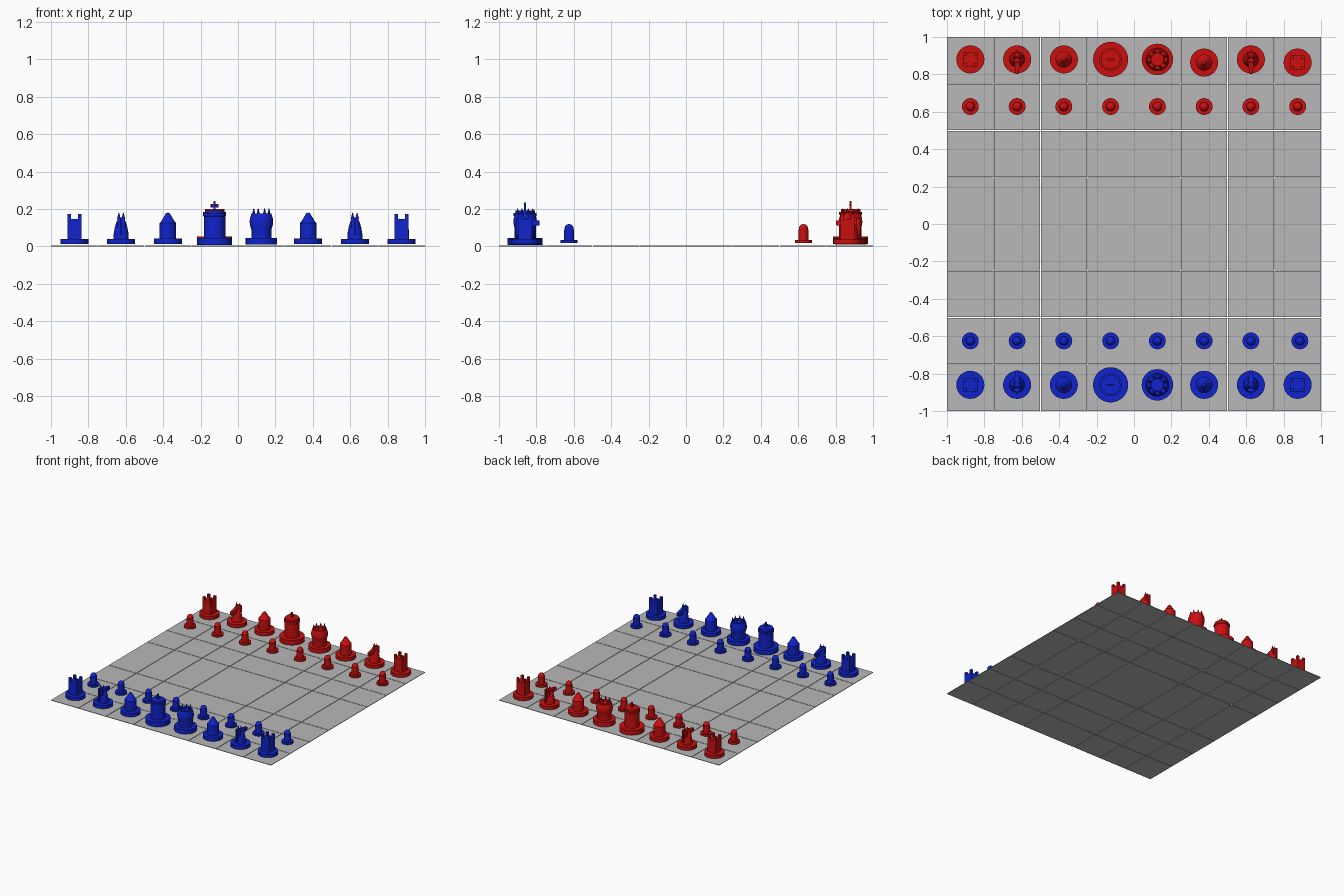
import bpy, bmesh, math
from mathutils import Matrix, Vector

cube = bpy.data.objects.get("Cube")
if cube:
    bpy.data.objects.remove(cube, do_unlink=True)


def material(name, rgb):
    m = bpy.data.materials.new(name)
    m.use_nodes = True
    m.diffuse_color = (*rgb, 1)
    m.node_tree.nodes["Principled BSDF"].inputs["Base Color"].default_value = (*rgb, 1)
    return m


GREY = material("board grey", (0.48, 0.48, 0.48))
RED = material("red", (0.6, 0.005, 0.005))
BLUE = material("blue", (0.005, 0.017, 0.6))


# --- shape helpers -------------------------------------------------------
def lathe(bm, profile, n=32):
    """Revolve (radius, z) points round z; the ends are closed."""
    rings = []
    for r, z in profile:
        rings.append([bm.verts.new((r * math.cos(2 * math.pi * i / n),
                                    r * math.sin(2 * math.pi * i / n), z)) for i in range(n)])
    for a, b in zip(rings, rings[1:]):
        for i in range(n):
            j = (i + 1) % n
            bm.faces.new((a[i], a[j], b[j], b[i]))
    bm.faces.new(rings[0][::-1])
    bm.faces.new(rings[-1])


def box(bm, lo, hi):
    lo, hi = Vector(lo), Vector(hi)
    mat = Matrix.Translation((lo + hi) / 2) @ Matrix.Diagonal((*(hi - lo), 1))
    return bmesh.ops.create_cube(bm, size=1, matrix=mat)["verts"]


def cone(bm, x, y, z0, z1, r0, r1=0.001, n=10):
    bmesh.ops.create_cone(bm, cap_ends=True, segments=n, radius1=r0, radius2=r1,
                          depth=z1 - z0, matrix=Matrix.Translation((x, y, (z0 + z1) / 2)))


def finish(bm, name, mat):
    mesh = bpy.data.meshes.new(name)
    bm.to_mesh(mesh)
    bm.free()
    mesh.materials.append(mat)
    return mesh


# --- pieces, each facing +y ----------------------------------------------
def pawn(bm):
    lathe(bm, [(0.045, 0.018), (0.045, 0.033), (0.026, 0.033), (0.026, 0.09), (0.023, 0.09),
               (0.024, 0.097), (0.021, 0.108), (0.014, 0.115), (0.004, 0.119)], 24)


def rook(bm):
    lathe(bm, [(0.075, 0.013), (0.075, 0.04)])
    s = 0.037
    box(bm, (-s, -s, 0.035), (s, s, 0.145))
    for sx in (-1, 1):
        for sy in (-1, 1):
            cx, cy = sx * (s - 0.009), sy * (s - 0.009)
            box(bm, (cx - 0.009, cy - 0.009, 0.14), (cx + 0.009, cy + 0.009, 0.172))


def knight(bm):
    lathe(bm, [(0.075, 0.013), (0.075, 0.04)])
    lathe(bm, [(0.041, 0.035), (0.04, 0.065), (0.034, 0.1), (0.027, 0.125), (0.015, 0.15)])
    # head, tapering towards the muzzle
    for v in box(bm, (-0.02, -0.035, 0.1), (0.02, 0.078, 0.155)):
        if v.co.y > 0:
            v.co.x *= 0.45
            v.co.z = 0.113 if v.co.z < 0.12 else 0.137
    # mane and ears
    box(bm, (-0.005, -0.05, 0.06), (0.005, -0.02, 0.15))
    for sx in (-1, 1):
        cone(bm, sx * 0.012, -0.012, 0.145, 0.182, 0.011)


def bishop(bm):
    lathe(bm, [(0.075, 0.013), (0.075, 0.042), (0.044, 0.042), (0.044, 0.125),
               (0.037, 0.132), (0.013, 0.172), (0.009, 0.178), (0.002, 0.18)])


def queen(bm):
    lathe(bm, [(0.084, 0.009), (0.084, 0.045), (0.054, 0.045), (0.054, 0.09), (0.06, 0.11),
               (0.063, 0.13), (0.061, 0.15), (0.053, 0.176), (0.036, 0.176), (0.034, 0.168)])
    for i in range(8):
        a = math.pi * (i + 0.5) / 4
        cone(bm, 0.044 * math.cos(a), 0.044 * math.sin(a), 0.17, 0.203, 0.009, 0.002)


def king(bm):
    lathe(bm, [(0.094, 0.006), (0.094, 0.045), (0.057, 0.045), (0.057, 0.16), (0.061, 0.163),
               (0.061, 0.177), (0.052, 0.178), (0.052, 0.193)])
    box(bm, (-0.005, -0.005, 0.19), (0.005, 0.005, 0.235))
    box(bm, (-0.021, -0.005, 0.209), (0.021, 0.005, 0.219))


BUILD = {"pawn": pawn, "rook": rook, "knight": knight, "bishop": bishop,
         "queen": queen, "king": king}
BACK_ROW = ["rook", "knight", "bishop", "king", "queen", "bishop", "knight", "rook"]
pieces = []


def place(mesh, name, x, y, turn, dz=0):
    ob = bpy.data.objects.new(name, mesh)
    ob.location = (x, y, dz)
    ob.rotation_euler.z = turn
    bpy.context.collection.objects.link(ob)
    pieces.append(ob)


# --- two armies ----------------------------------------------------------
for side, mat, back_y, pawn_y, turn in (("blue", BLUE, -0.86, -0.625, 0),
                                        ("red", RED, 0.88, 0.628, math.pi)):
    meshes = {}
    for kind, build in BUILD.items():
        bm = bmesh.new()
        build(bm)
        meshes[kind] = finish(bm, f"{side}_{kind}", mat)
    for i, kind in enumerate(BACK_ROW):
        x = -0.875 + 0.25 * i
        shift = -0.017 if side == "red" and i in (5, 7) else 0
        dz = 0.007 if side == "red" and kind == "king" else 0
        place(meshes[kind], f"{side}_{kind}", x, back_y + shift, turn, dz)
        nudge = 0.012 if side == "blue" and i == 7 else 0
        place(meshes["pawn"], f"{side}_pawn", x + nudge, pawn_y, turn)

bpy.ops.object.select_all(action="DESELECT")
for ob in pieces:
    ob.select_set(True)
bpy.context.view_layer.objects.active = pieces[0]
bpy.ops.object.shade_smooth_by_angle(angle=math.radians(35))

# --- board: thin tiles with hairline joints, flush along the middle ------
cuts = [-1, -0.75, -0.5, -0.25, 0.25, 0.5, 0.75, 1]
spans = [(a + (0.002 if a > -1 else 0), b - (0.002 if b < 1 else 0))
         for a, b in zip(cuts, cuts[1:])]
bm = bmesh.new()
for x0, x1 in spans:
    for y0, y1 in spans:
        box(bm, (x0, y0, 0), (x1, y1, 0.004))
board = bpy.data.objects.new("board", finish(bm, "board", GREY))
bpy.context.collection.objects.link(board)
